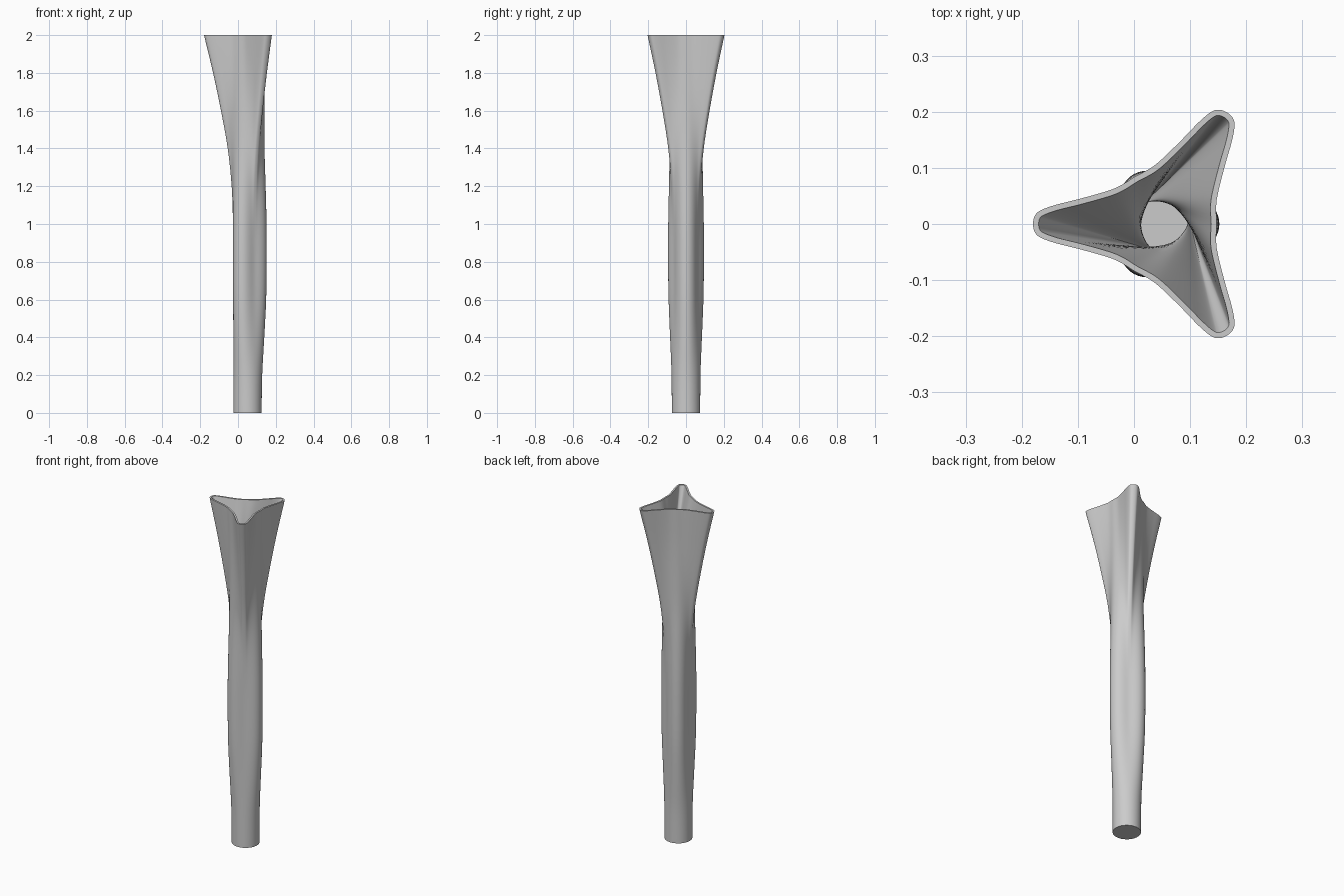
import bpy, bmesh, math
from mathutils import Vector, Matrix

if "Cube" in bpy.data.objects:
    bpy.data.objects.remove(bpy.data.objects["Cube"])

CX = 0.05          # axis of the vase
BASE_R, BORE_R = 0.075, 0.066
WALL, FLOOR_Z = 0.010, 0.015


def spline(pts, n, closed=False):
    """Catmull-Rom curve through the points, n steps per span."""
    out, m = [], len(pts)
    for i in range(m if closed else m - 1):
        get = (lambda k: pts[k % m]) if closed else (lambda k: pts[min(max(k, 0), m - 1)])
        a, b, c, d = (get(i + k) for k in (-1, 0, 1, 2))
        for j in range(n):
            t = j / n
            out.append(0.5 * (2 * b + (c - a) * t + (2 * a - 5 * b + 4 * c - d) * t * t
                              + (3 * b - a - 3 * c + d) * t ** 3))
    if not closed:
        out.append(pts[-1].copy())
    return out


# three-lobed rim: half a lobe, mirrored and turned three times
half = [(.227, .014), (.217, .024), (.19, .034), (.15, .044), (.10, .058), (.075, .068)]
lobe = ([Vector((u, -w)) for u, w in reversed(half)] + [Vector((.23, 0))]
        + [Vector(p) for p in half] + [Vector((.0487, .0843))])
ctrl = []
for k in range(3):
    turn = Matrix.Rotation(math.pi + k * math.tau / 3, 2)
    ctrl += [turn @ p for p in lobe]
star = spline(ctrl, 4, True)
N = len(star)

# inner rim: outline offset by the wall thickness
inner_star = []
for i, p in enumerate(star):
    t = (star[(i + 1) % N] - star[i - 1]).normalized()
    inner_star.append(p + Vector((-t.y, t.x)) * WALL)

# height, flare towards the rim shape, bulge between the lobes
rows = spline([Vector(r) for r in (
    (0, 0, 0), (.2, 0, .003), (.4, 0, .014), (.6, 0, .024), (.8, 0, .027), (1, .01, .026),
    (1.2, .055, .020), (1.4, .19, .011), (1.6, .42, .005), (1.8, .69, .001), (2, 1, 0))], 5)

bm = bmesh.new()


def add_ring(points, z):
    return [bm.verts.new((CX + p.x, p.y, z)) for p in points]


def bridge(a, b):
    for i in range(N):
        j = (i + 1) % N
        bm.faces.new((a[i], a[j], b[j], b[i]))


# outer skin
rings = []
for z, s, b in rows:
    pts = []
    for p in star:
        d = p.normalized()
        bulge = b * (1 + math.cos(3 * math.atan2(d.y, d.x))) / 2
        pts.append(d * (BASE_R * (1 - s) + bulge) + p * s)
    rings.append(add_ring(pts, z))
bm.faces.new(rings[0][::-1])

# inner skin: the bore twists a third of a turn into the lobed rim
twist = Matrix.Rotation(math.tau / 3, 2)
bore = [(z, s) for z, s, b in rows if z > 0.05]
for z, s in reversed(bore):
    pts = [(twist @ p.normalized()) * BORE_R * (1 - s) + q * s
           for p, q in zip(star, inner_star)]
    rings.append(add_ring(pts, z))
rings.append(add_ring([(twist @ p.normalized()) * BORE_R for p in star], FLOOR_Z))
for a, b in zip(rings, rings[1:]):
    bridge(a, b)
bm.faces.new(rings[-1])

me = bpy.data.meshes.new("vase")
bm.to_mesh(me)
bm.free()
vase = bpy.data.objects.new("vase", me)
bpy.context.collection.objects.link(vase)
bpy.context.view_layer.objects.active = vase
vase.select_set(True)
bpy.ops.object.shade_smooth_by_angle(angle=math.radians(40))
